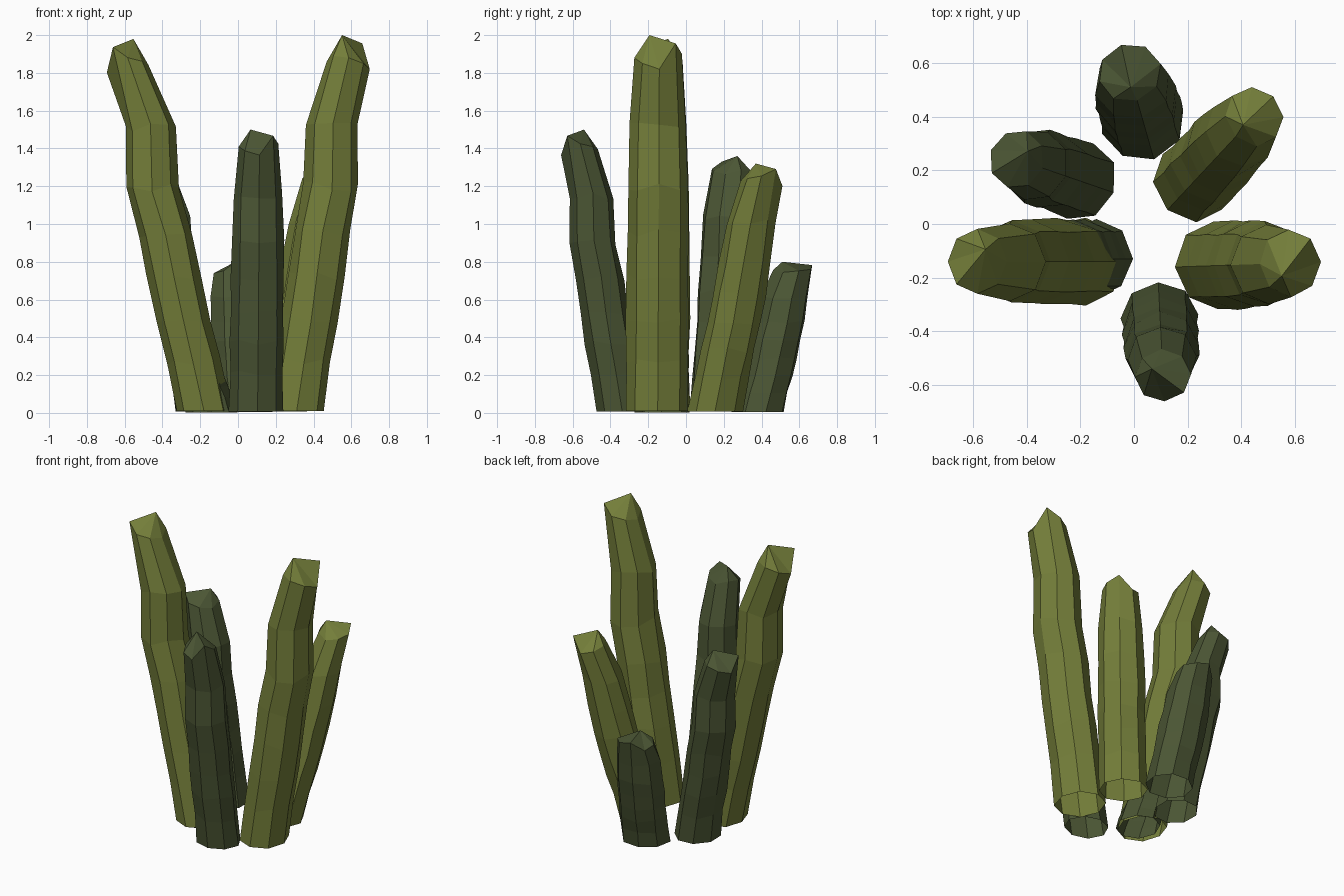
import bpy, bmesh, math, random
from mathutils import Vector

old = bpy.data.objects.get("Cube")
if old:
    bpy.data.objects.remove(old, do_unlink=True)


def make_material(name, color):
    mat = bpy.data.materials.new(name)
    mat.use_nodes = True
    mat.diffuse_color = (*color, 1)
    mat.node_tree.nodes["Principled BSDF"].inputs["Base Color"].default_value = (*color, 1)
    return mat


light_green = make_material("light olive green", (0.175, 0.21, 0.042))
dark_green = make_material("dark moss green", (0.070, 0.092, 0.034))

# Shared stalk profile: height, outward drift and radius of each ring
SIDES = 8
HEIGHTS = [0.005, 0.14, 0.25, 0.36, 0.475, 0.6, 0.765, 0.93]
KINKED = [0, 0.2, 0.4, 0.58, 0.74, 1.0, 1.03, 1.47]
EVEN = [0, 0.2, 0.4, 0.58, 0.74, 0.92, 1.13, 1.47]
RADII = [0.147, 0.142, 0.145, 0.142, 0.143, 0.14, 0.132, 0.11]
# Uneven rim of the tip, as a share of the height
RIM = [-0.02, 0.048, 0.02, 0.01, 0.0, 0.015, 0.01, -0.005]


def stalk(name, base, angle, height, lean, size, mat, seed, drift=KINKED, flip=False):
    """Eight-sided hollow stalk that bends outward; flip mirrors its tip."""
    rng = random.Random(seed)
    out = Vector((math.cos(angle), math.sin(angle), 0))
    side = Vector((-out.y, out.x, 0))
    foot = Vector((base[0], base[1], 0))
    bm = bmesh.new()
    rings = []
    for level, (h, d, r) in enumerate(zip(HEIGHTS, drift, RADII)):
        center = foot + out * d * lean
        ring = []
        for i in range(SIDES):
            a = math.tau * i / SIDES
            rr = r * size * rng.uniform(0.97, 1.03)
            z = h * height
            if level == len(HEIGHTS) - 1:
                z += RIM[(1 - i) % SIDES if flip else i] * height
            elif level:
                z += rng.uniform(-0.012, 0.012) * height
            co = center + out * math.cos(a) * rr + side * math.sin(a) * rr * 1.1
            co.z = z
            ring.append(bm.verts.new(co))
        rings.append(ring)
    # Walls, left open at the bottom
    for low, high in zip(rings, rings[1:]):
        for i in range(SIDES):
            j = (i + 1) % SIDES
            bm.faces.new((low[i], low[j], high[j], high[i]))
    # Pointed, off-centre tip
    a = math.radians(169 if flip else 236)
    tip = foot + out * drift[-1] * lean
    tip += (out * math.cos(a) + side * math.sin(a)) * 0.055 * size
    tip.z = height
    apex = bm.verts.new(tip)
    for i in range(SIDES):
        bm.faces.new((rings[-1][i], rings[-1][(i + 1) % SIDES], apex))
    mesh = bpy.data.meshes.new(name)
    bm.to_mesh(mesh)
    bm.free()
    mesh.materials.append(mat)
    obj = bpy.data.objects.new(name, mesh)
    bpy.context.collection.objects.link(obj)


# Ring of stalks around an open centre
rad = math.radians
stalk("right_tall_stalk", (-0.18, -0.14), rad(180), 1.98, 0.275, 1.0, light_green, 1)
stalk("right_inner_stalk", (-0.14, -0.13), rad(180), 0.56, 0.115, 0.91, dark_green, 2)
stalk("left_tall_stalk", (0.305, -0.155), rad(2), 2.0, 0.188, 1.03, light_green, 3)
stalk("front_stalk", (0.097, -0.345), rad(-87), 1.5, 0.15, 0.89, dark_green, 4)
stalk("back_left_stalk", (0.22, 0.155), rad(47), 1.32, 0.228, 0.94, light_green, 5, EVEN, True)
stalk("back_right_stalk", (-0.20, 0.16), rad(161), 1.36, 0.17, 0.92, dark_green, 6)
stalk("back_short_stalk", (0.035, 0.38), rad(106), 0.8, 0.13, 0.98, dark_green, 7, EVEN, True)
